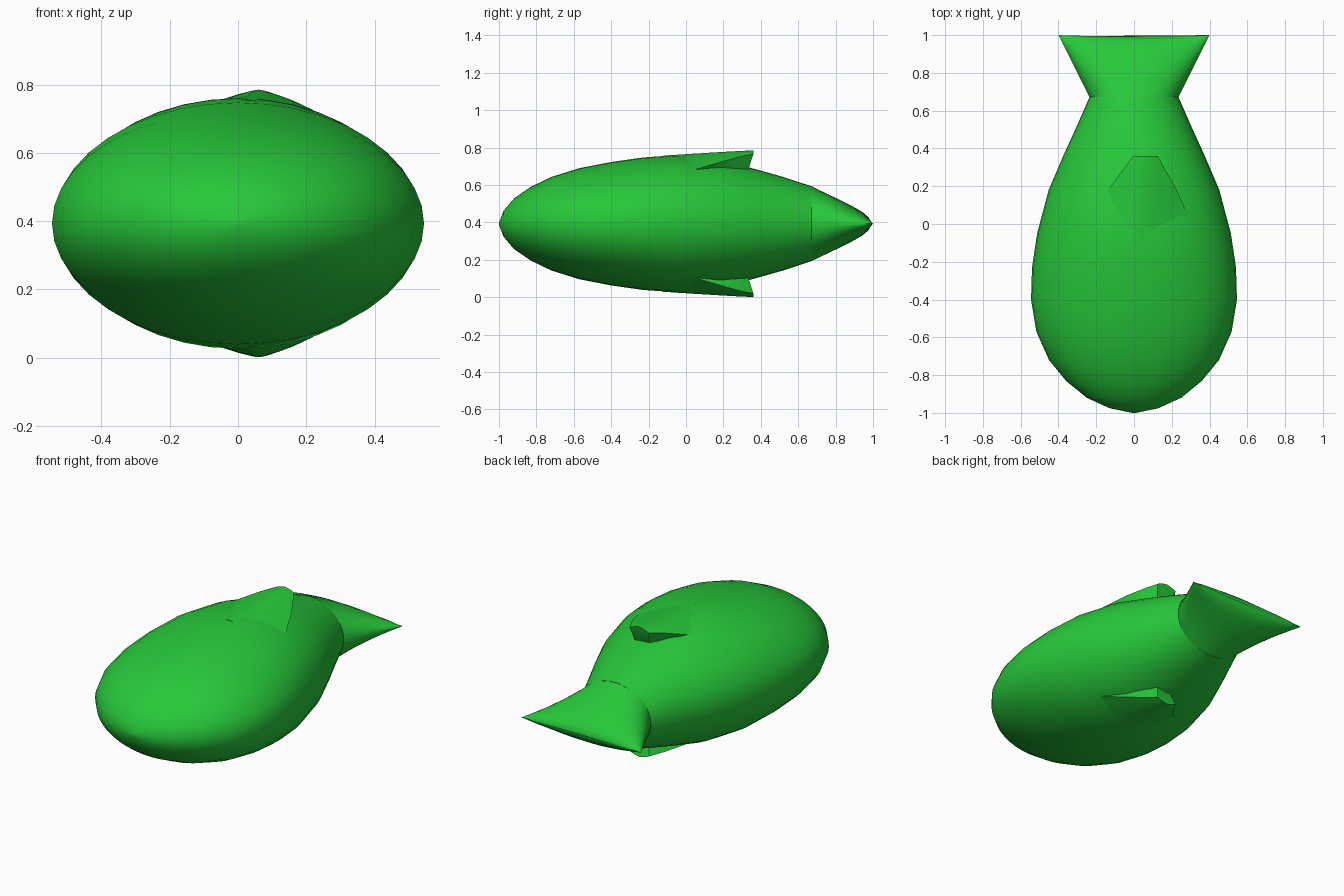
import bpy, bmesh, math

cube = bpy.data.objects.get("Cube")
if cube:
    bpy.data.objects.remove(cube, do_unlink=True)

MID = 0.393   # height of the long axis

green = bpy.data.materials.new("leaf_green")
green.use_nodes = True
colour = (0.02, 0.58, 0.042, 1)
green.diffuse_color = colour
green.node_tree.nodes["Principled BSDF"].inputs["Base Color"].default_value = colour


def loft(name, rings, angle, cap_start=True, cap_end=True):
    """Skin a list of equal-length closed rings."""
    bm = bmesh.new()
    loops = [[bm.verts.new(p) for p in ring] for ring in rings]
    n = len(loops[0])
    for a, b in zip(loops, loops[1:]):
        for i in range(n):
            j = (i + 1) % n
            bm.faces.new((a[i], a[j], b[j], b[i]))
    if cap_start:
        bm.faces.new(loops[0][::-1])
    if cap_end:
        bm.faces.new(loops[-1])
    bmesh.ops.recalc_face_normals(bm, faces=bm.faces)
    mesh = bpy.data.meshes.new(name)
    bm.to_mesh(mesh)
    bm.free()
    mesh.materials.append(green)
    ob = bpy.data.objects.new(name, mesh)
    bpy.context.collection.objects.link(ob)
    bpy.ops.object.select_all(action='DESELECT')
    ob.select_set(True)
    bpy.context.view_layer.objects.active = ob
    bpy.ops.object.shade_smooth_by_angle(angle=math.radians(angle))
    return ob


def ellipse(y, w, h, dip=0.0, n=40):
    ring = []
    for i in range(n):
        a = math.tau * i / n
        ring.append((w * math.cos(a), y - dip * math.sin(a) ** 2, MID + h * math.sin(a)))
    return ring


# Body: y, half width, half height
body = [(-1, .01, .006), (-.975, .13, .07), (-.92, .25, .135), (-.83, .36, .197),
        (-.72, .45, .25), (-.57, .517, .297), (-.4, .545, .33), (-.23, .54, .354),
        (-.05, .513, .367), (.18, .452, .342), (.36, .375, .295),
        (.52, .302, .25), (.68, .232, .197)]
loft("body", [ellipse(*s) for s in body], 40)

# Tail: widens sideways while thinning to a rounded edge
tail = [(.67, .235, .2, 0), (.75, .275, .162, 0), (.83, .315, .125, .002),
        (.9, .35, .09, .004), (.95, .375, .062, .006), (.985, .392, .034, .008),
        (1, .4, .004, .01)]
loft("tail", [ellipse(*s) for s in tail], 40)

# Fins: swept humps ending in an undercut tip, above and below
# y, half width, crest height, drop to the edge, y and height of the buried base
hump = [(-.12, .27, .757, .075, -.12, .6), (.05, .25, .768, .085, .05, .6),
        (.2, .17, .777, .05, .2, .6), (.29, .11, .782, .03, .27, .6),
        (.36, .065, .785, .02, .32, .64)]
STEPS = 8
for name, side in (("upper_fin", 1), ("lower_fin", -1)):
    rings = []
    for y, hw, crest, drop, base_y, base_z in hump:
        cx = 0.02 + 0.04 * (y + .12) / .48
        ring = []
        for k in range(STEPS + 1):
            u = 2 * k / STEPS - 1
            z = crest - drop * abs(u) ** 1.5
            ring.append((cx + hw * u, y, MID + side * (z - MID)))
        for u in (.6, -.6):
            ring.append((cx + hw * u, base_y, MID + side * (base_z - MID)))
        rings.append(ring)
    loft(name, rings, 40)
